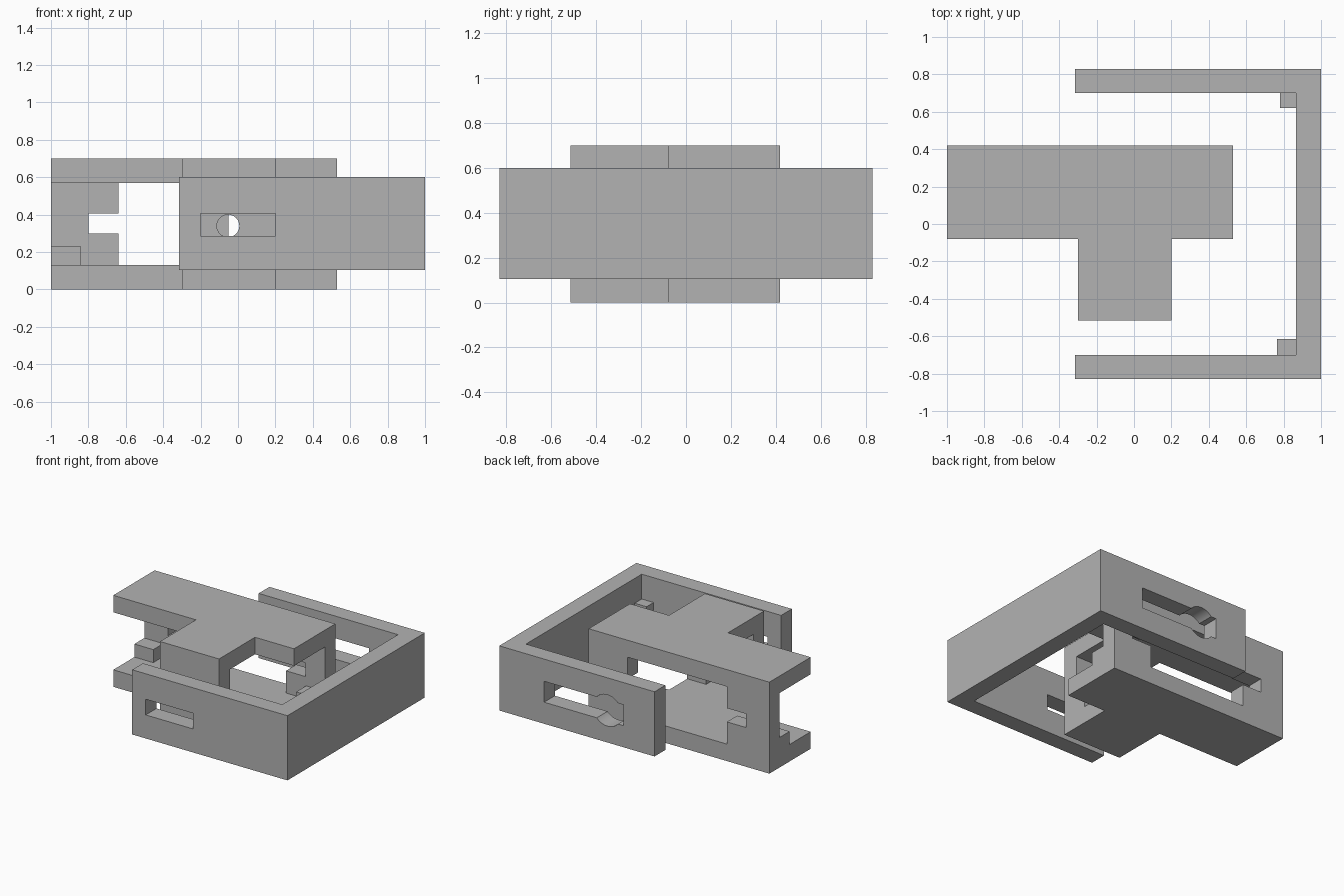
import bpy, bmesh, math
from mathutils import Vector

cube = bpy.data.objects.get("Cube")
if cube:
    bpy.data.objects.remove(cube, do_unlink=True)

# Single plain grey
grey = bpy.data.materials.new("plain grey")
grey.use_nodes = True
grey.diffuse_color = (0.45, 0.45, 0.45, 1)
grey.node_tree.nodes["Principled BSDF"].inputs["Base Color"].default_value = grey.diffuse_color


def make_object(name, bm):
    bmesh.ops.recalc_face_normals(bm, faces=bm.faces)
    mesh = bpy.data.meshes.new(name)
    bm.to_mesh(mesh)
    bm.free()
    mesh.materials.append(grey)
    obj = bpy.data.objects.new(name, mesh)
    bpy.context.collection.objects.link(obj)
    return obj


def prism(name, outline, z0, z1):
    """Extrude a plan outline from z0 up to z1."""
    bm = bmesh.new()
    face = bm.faces.new([bm.verts.new((x, y, z0)) for x, y in outline])
    grown = bmesh.ops.extrude_face_region(bm, geom=[face])["geom"]
    top = [v for v in grown if isinstance(v, bmesh.types.BMVert)]
    bmesh.ops.translate(bm, verts=top, vec=Vector((0, 0, z1 - z0)))
    return make_object(name, bm)


def box(name, xs, ys, zs):
    (x0, x1), (y0, y1) = xs, ys
    return prism(name, [(x0, y0), (x1, y0), (x1, y1), (x0, y1)], *zs)


def round_cutter(x, z, radius, ys):
    """Cylinder along the y axis."""
    bm = bmesh.new()
    bmesh.ops.create_cone(bm, cap_ends=True, segments=48, radius1=radius,
                          radius2=radius, depth=ys[1] - ys[0])
    obj = make_object("round_cutter", bm)
    obj.rotation_euler.x = math.pi / 2
    obj.location = (x, sum(ys) / 2, z)
    return obj


def cut(target, cutters):
    """Subtract each cutter, bake the result and drop the cutters."""
    for cutter in cutters:
        cutter.hide_render = True
        mod = target.modifiers.new("cut", 'BOOLEAN')
        mod.operation, mod.solver, mod.object = 'DIFFERENCE', 'EXACT', cutter
    bpy.context.view_layer.update()
    graph = bpy.context.evaluated_depsgraph_get()
    baked = bpy.data.meshes.new_from_object(target.evaluated_get(graph))
    target.modifiers.clear()
    target.data = baked
    for cutter in cutters:
        bpy.data.objects.remove(cutter, do_unlink=True)


# U-shaped bracket with a slot in each arm
inner, outer, tip = 0.70, 0.83, -0.315
half = [(tip, outer), (tip, inner), (0.865, inner)]
bracket = prism("u_bracket", [(1, outer)] + half + [(x, -y) for x, y in reversed(half)] + [(1, -outer)],
                0.105, 0.60)
cut(bracket, [
    box("front_slot", (-0.2, 0.2), (-0.9, -0.6), (0.285, 0.405)),
    box("back_slot", (-0.05, 0.62), (0.6, 0.9), (0.27, 0.43)),
    round_cutter(0.085, 0.35, 0.12, (0.6, 0.9)),
])

# Small stops in the bracket corners
box("front_corner_stop", (0.765, 0.865), (-0.70, -0.615), (0.285, 0.41))
box("back_corner_stop", (0.78, 0.865), (0.62, 0.70), (0.285, 0.41))

# T-shaped body, hollowed to leave two slabs, a back frame and a front wall
body = prism("t_body", [(-1, 0.42), (-1, -0.08), (-0.3, -0.08), (-0.3, -0.515),
                        (0.2, -0.515), (0.2, -0.08), (0.53, -0.08), (0.53, 0.42)], 0, 0.70)
gap = (0.13, 0.57)
cut(body, [
    box("hollow", (-1.1, 0.6), (-0.385, 0.295), gap),
    box("window", (-0.64, 0.2), (0.2, 0.5), gap),
    box("window_notches", (-0.8, 0.365), (0.2, 0.5), (0.30, 0.405)),
    round_cutter(-0.053, 0.34, 0.06, (-0.6, -0.3)),
])

# Low blocks standing on the lower slab
low = (0.13, 0.23)
box("right_leg_block", (-1, -0.84), (0.175, 0.295), low)
box("left_leg_block", (0.37, 0.53), (0.175, 0.295), low)
box("front_wall_block", (0.04, 0.2), (-0.385, -0.30), low)

# Flat faces, with smoothing only inside the round holes
bpy.ops.object.select_all(action='DESELECT')
for obj in (bracket, body):
    obj.select_set(True)
bpy.context.view_layer.objects.active = body
bpy.ops.object.shade_smooth_by_angle(angle=math.radians(20))
